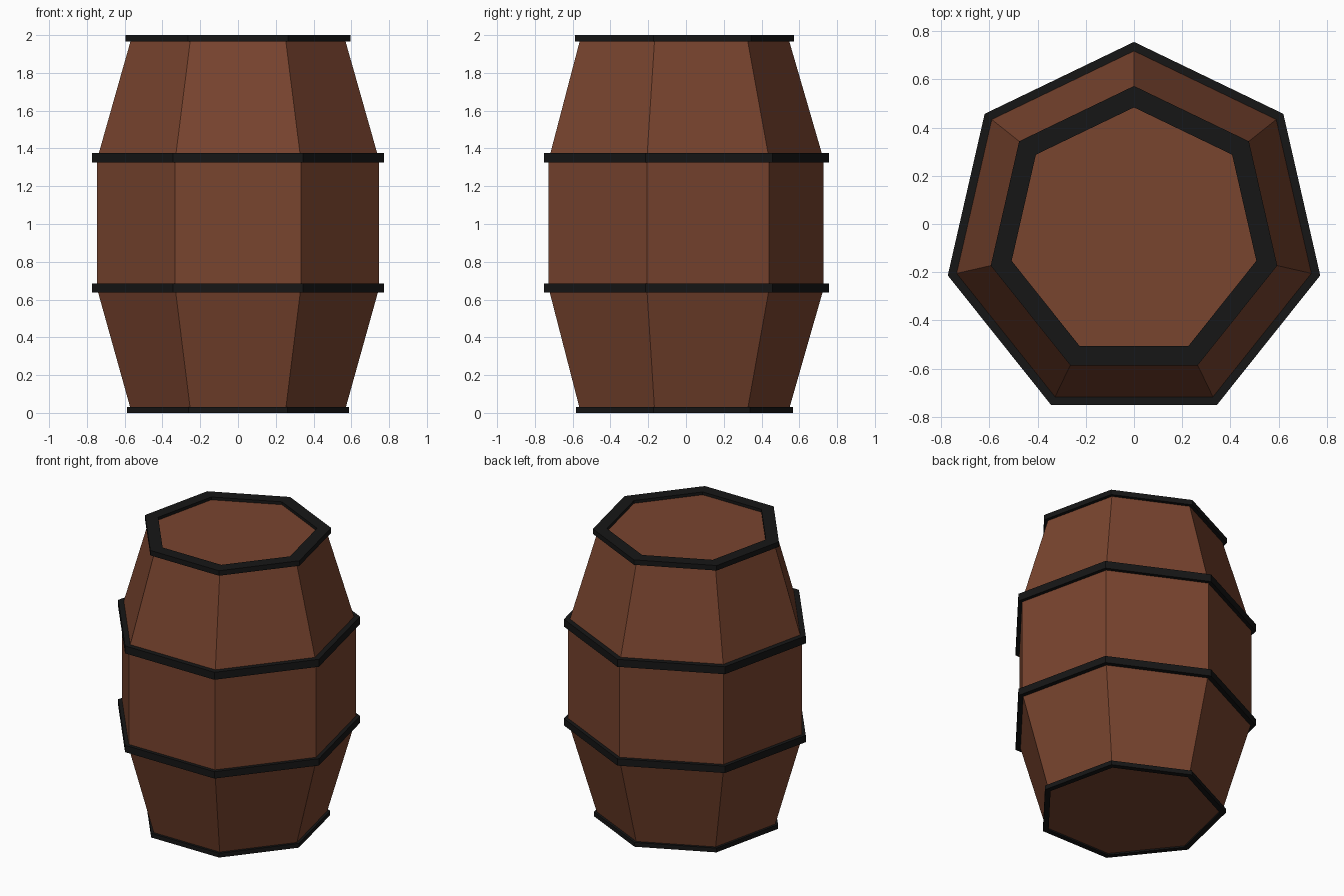
import bpy, bmesh, math

if "Cube" in bpy.data.objects:
    bpy.data.objects.remove(bpy.data.objects["Cube"])

SIDES = 7
CY = -0.037  # heptagon centre, so that its bounding box is centred


def material(name, color):
    m = bpy.data.materials.new(name)
    m.diffuse_color = color
    m.use_nodes = True
    m.node_tree.nodes["Principled BSDF"].inputs["Base Color"].default_value = m.diffuse_color
    return m


wood = material("wood", (0.19, 0.058, 0.028, 1))
iron = material("iron", (0.008, 0.008, 0.008, 1))


def lathe(name, profile, mat, closed):
    """Sweep (radius, z) points round seven sides; closed makes a hoop, else caps."""
    bm = bmesh.new()
    rings = []
    for r, z in profile:
        angles = [math.pi / 2 + 2 * math.pi * k / SIDES for k in range(SIDES)]
        rings.append([bm.verts.new((r * math.cos(a), CY + r * math.sin(a), z)) for a in angles])
    pairs = list(zip(rings, rings[1:]))
    if closed:
        pairs.append((rings[-1], rings[0]))
    else:
        bm.faces.new(rings[0])
        bm.faces.new(rings[-1])
    for a, b in pairs:
        for k in range(SIDES):
            n = (k + 1) % SIDES
            bm.faces.new((a[k], a[n], b[n], b[k]))
    bmesh.ops.recalc_face_normals(bm, faces=bm.faces)
    mesh = bpy.data.meshes.new(name)
    bm.to_mesh(mesh)
    bm.free()
    mesh.materials.append(mat)
    bpy.context.collection.objects.link(bpy.data.objects.new(name, mesh))


# Bulging wooden body with flat lid and base
lathe("barrel_body", [(0.58, 0.01), (0.766, 0.66), (0.766, 1.34), (0.58, 1.98)], wood, False)

# Iron hoops: name, inner radius, outer radius, bottom, top
for name, ri, ro, z0, z1 in [
    ("bottom_rim", 0.565, 0.604, 0.0, 0.03),
    ("lower_hoop", 0.75, 0.793, 0.637, 0.685),
    ("upper_hoop", 0.75, 0.793, 1.325, 1.377),
    ("top_rim", 0.521, 0.61, 1.965, 2.0),
]:
    lathe(name, [(ri, z0), (ro, z0), (ro, z1), (ri, z1)], iron, True)
